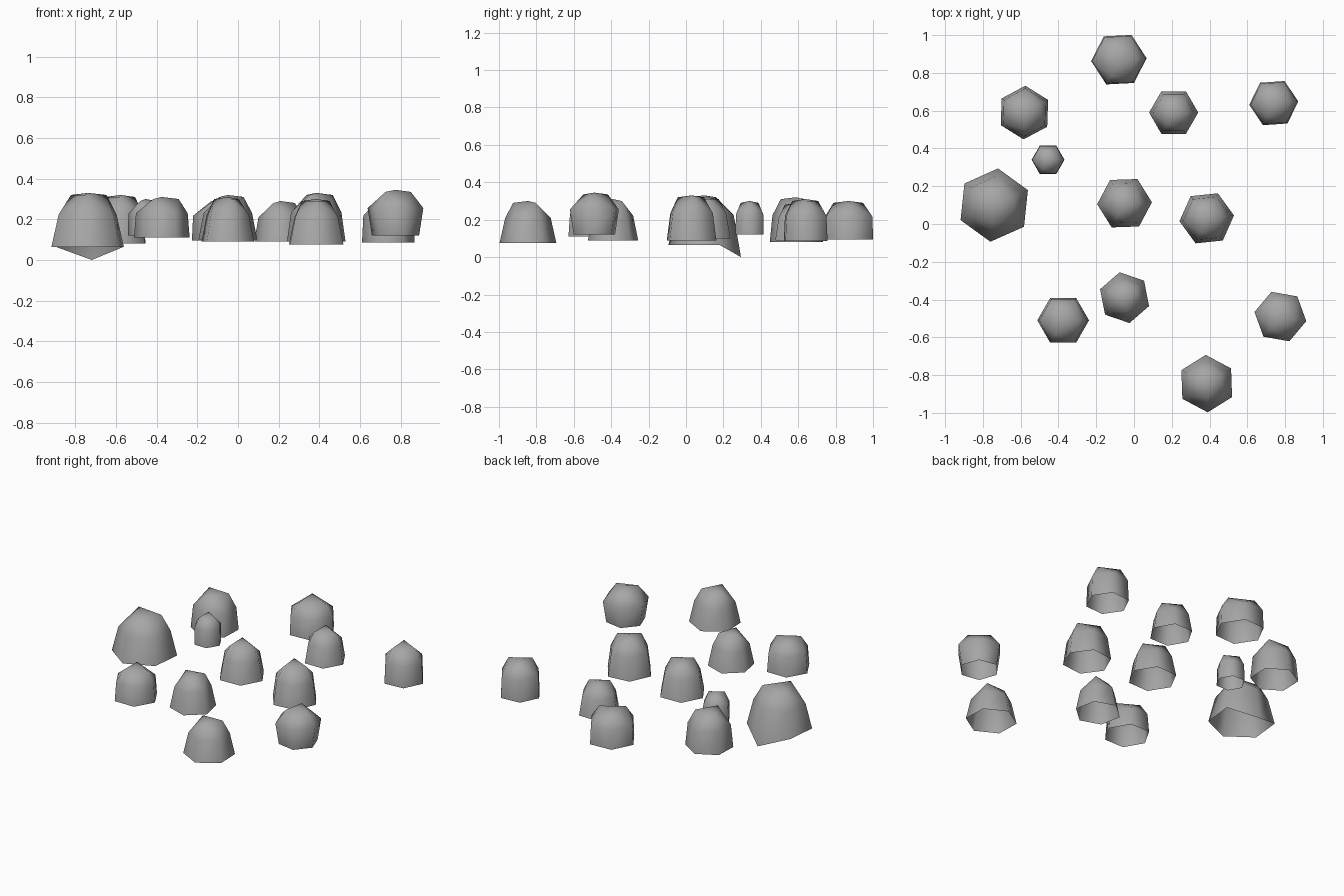
import bpy, bmesh, math

if "Cube" in bpy.data.objects:
    bpy.data.objects.remove(bpy.data.objects["Cube"])

stone = bpy.data.materials.new("grey_stone")
stone.diffuse_color = (0.38, 0.38, 0.38, 1)
stone.use_nodes = True
stone.node_tree.nodes["Principled BSDF"].inputs["Base Color"].default_value = stone.diffuse_color

# x, y, radius, turn in degrees, rim height, top height, shoulder scale
ROCKS = [
    (-0.08, 0.87, 0.147, 3, 0.095, 0.30, 0.96),
    (0.21, 0.59, 0.130, 0, 0.09, 0.29, 0.84),
    (0.74, 0.64, 0.130, 4, 0.085, 0.31, 0.95),
    (-0.58, 0.59, 0.142, 28, 0.08, 0.32, 0.90),
    (-0.455, 0.34, 0.087, 0, 0.12, 0.30, 0.97),
    (-0.74, 0.10, 0.195, 24, 0.065, 0.33, 0.80),
    (-0.05, 0.11, 0.145, 2, 0.10, 0.32, 0.82),
    (0.385, 0.03, 0.145, 6, 0.09, 0.33, 0.86),
    (-0.375, -0.51, 0.137, 0, 0.11, 0.31, 0.93),
    (-0.05, -0.39, 0.137, 41, 0.09, 0.31, 0.80),
    (0.775, -0.49, 0.118, -10, 0.12, 0.345, 1.18),
    (0.385, -0.845, 0.152, 32, 0.075, 0.30, 0.80),
]


def rock(name, x, y, r, turn, z0, z1, k, sag=0.0):
    """Hollow boulder: hexagonal open rim, hexagonal shoulder, three-cornered top."""
    bm = bmesh.new()
    h = z1 - z0
    a0 = math.radians(turn)

    def ring(n, radius, z):
        return [bm.verts.new((x + radius * math.cos(a0 + i * math.tau / n),
                              y + radius * math.sin(a0 + i * math.tau / n), z))
                for i in range(n)]

    rim = ring(6, r, z0)
    shoulder = ring(6, r * k, z0 + h * 0.6)
    top = ring(3, r * min(k, 1.0) * 0.65, z1 - 0.01)
    peak = bm.verts.new((x, y, z1))
    rim[1].co.z -= sag
    for i in range(6):
        j = (i + 1) % 6
        bm.faces.new((rim[i], rim[j], shoulder[j], shoulder[i]))
    for i in range(3):
        j = (i + 1) % 3
        a, b, c = shoulder[2 * i], shoulder[2 * i + 1], shoulder[(2 * i + 2) % 6]
        bm.faces.new((a, b, top[i]))
        bm.faces.new((b, top[j], top[i]))
        bm.faces.new((b, c, top[j]))
        bm.faces.new((top[i], top[j], peak))
    for f in bm.faces:
        f.smooth = True
    me = bpy.data.meshes.new(name)
    bm.to_mesh(me)
    bm.free()
    me.materials.append(stone)
    ob = bpy.data.objects.new(name, me)
    bpy.context.collection.objects.link(ob)


# The largest boulder has one rim corner reaching the ground
for n, data in enumerate(ROCKS):
    big = data[2] > 0.18
    rock("large_boulder" if big else f"boulder_{n + 1}", *data,
         sag=0.065 if big else 0.0)
